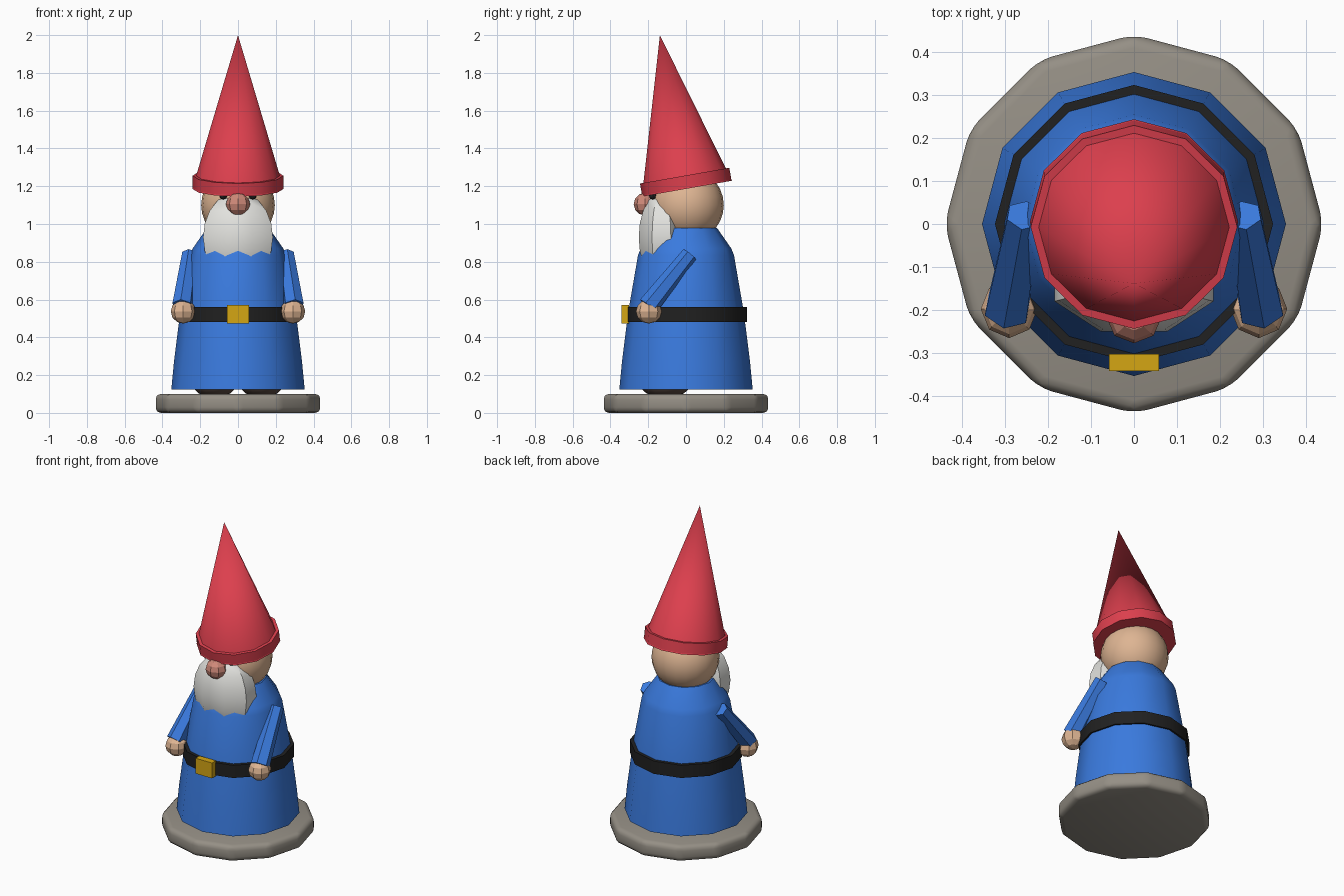
import bpy, bmesh
from math import radians, sin, cos, pi
from mathutils import Matrix, Vector

if "Cube" in bpy.data.objects:
    bpy.data.objects.remove(bpy.data.objects["Cube"])


def material(name, rgb):
    m = bpy.data.materials.new(name)
    m.use_nodes = True
    m.diffuse_color = (*rgb, 1)
    bsdf = next(n for n in m.node_tree.nodes if n.type == 'BSDF_PRINCIPLED')
    bsdf.inputs["Base Color"].default_value = (*rgb, 1)
    return m


RED = material("hat red", (0.72, 0.05, 0.075))
BLUE = material("coat blue", (0.042, 0.195, 0.73))
SKIN = material("skin", (0.73, 0.46, 0.29))
ROSY = material("nose pink", (0.62, 0.25, 0.19))
WHITE = material("beard white", (0.77, 0.77, 0.74))
BLACK = material("belt black", (0.015, 0.015, 0.015))
GOLD = material("buckle gold", (0.66, 0.38, 0.007))
STONE = material("stone grey", (0.30, 0.275, 0.235))
BROWN = material("boot brown", (0.10, 0.065, 0.05))


def finish(bm, name, mat, angle=40):
    """Turn a bmesh into an object; angle 0 leaves it flat shaded."""
    bmesh.ops.recalc_face_normals(bm, faces=bm.faces)
    me = bpy.data.meshes.new(name)
    bm.to_mesh(me)
    bm.free()
    me.materials.append(mat)
    if angle:
        me.shade_smooth()
        me.set_sharp_from_angle(angle=radians(angle))
    ob = bpy.data.objects.new(name, me)
    bpy.context.collection.objects.link(ob)
    return ob


def revolve(name, profile, mat, sides=12):
    """Stack rings of (radius, height) and cap both ends."""
    bm = bmesh.new()
    rings = []
    for r, z in profile:
        turns = [2 * pi * i / sides for i in range(sides)]
        rings.append([bm.verts.new((r * cos(a), r * sin(a), z)) for a in turns])
    for low, high in zip(rings, rings[1:]):
        for i in range(sides):
            j = (i + 1) % sides
            bm.faces.new((low[i], low[j], high[j], high[i]))
    bm.faces.new(rings[0])
    bm.faces.new(rings[-1])
    return finish(bm, name, mat)


def cone(name, matrix, r1, r2, depth, sides, mat, angle=40):
    """Cone standing on the origin of the matrix."""
    bm = bmesh.new()
    bmesh.ops.create_cone(bm, cap_ends=True, segments=sides, radius1=r1, radius2=r2,
                          depth=depth, matrix=matrix @ Matrix.Translation((0, 0, depth / 2)))
    return finish(bm, name, mat, angle)


def ball(name, centre, size, mat, segs=8, rings=6, angle=0, turn=0):
    bm = bmesh.new()
    place = Matrix.Translation(centre) @ Matrix.Diagonal((*size, 1))
    bmesh.ops.create_uvsphere(bm, u_segments=segs, v_segments=rings, radius=1,
                              matrix=place @ Matrix.Rotation(radians(turn), 4, 'Z'))
    return finish(bm, name, mat, angle)


# Round stone base with softened edges
bm = bmesh.new()
bmesh.ops.create_cone(bm, cap_ends=True, segments=12, radius1=0.44, radius2=0.44,
                      depth=0.1, matrix=Matrix.Translation((0, 0, 0.05)))
bmesh.ops.bevel(bm, geom=bm.edges[:], offset=0.03, segments=3, profile=0.5,
                affect='EDGES', clamp_overlap=True)
finish(bm, "stone_base", STONE)

# Coat, belt and buckle
revolve("coat", [(0.353, 0.125), (0.338, 0.28), (0.305, 0.54), (0.254, 0.835),
                 (0.24, 0.87), (0.165, 0.978)], BLUE)
revolve("belt", [(0.323, 0.48), (0.323, 0.56)], BLACK)
bm = bmesh.new()
bmesh.ops.create_cube(bm, size=1, matrix=Matrix.Translation((0, -0.322, 0.522))
                      @ Matrix.Diagonal((0.115, 0.04, 0.097, 1)))
finish(bm, "buckle", GOLD, 0)

# Head, beard and nose
ball("head", (0, 0.005, 1.1), (0.195, 0.195, 0.195), SKIN, 20, 14, 40)
ball("beard", (0, -0.13, 0.93), (0.2, 0.13, 0.24), WHITE, 8, 10, 40, 22.5)
ball("nose", (0, -0.217, 1.105), (0.064, 0.06, 0.06), ROSY)

# Hat: brim band and tall cone leaning forward
lean = Matrix.Translation((0, 0.005, 1.187)) @ Matrix.Rotation(radians(10), 4, 'X')
cone("hat_brim", lean, 0.24, 0.24, 0.07, 12, RED)
cone("hat_cone", lean, 0.242, 0, 0.825, 12, RED).data.transform(Matrix())

# Paired parts
for side, s in (("left", 1), ("right", -1)):
    shoulder, wrist = Vector((s * 0.255, 0.02, 0.84)), Vector((s * 0.295, -0.2, 0.565))
    along = wrist - shoulder
    aim = Matrix.Translation(shoulder) @ along.to_track_quat('Z', 'Y').to_matrix().to_4x4()
    cone(side + "_arm", aim, 0.043, 0.056, along.length, 6, BLUE, 0)
    ball(side + "_hand", (s * 0.29, -0.197, 0.537), (0.066, 0.068, 0.064), SKIN)
    ball(side + "_boot", (s * 0.125, -0.11, 0.16), (0.12, 0.14, 0.08), BROWN, 12, 8, 40)
    ball(side + "_eye", (s * 0.078, -0.176, 1.15), (0.02, 0.02, 0.02), BLACK, 8, 6, 40)
